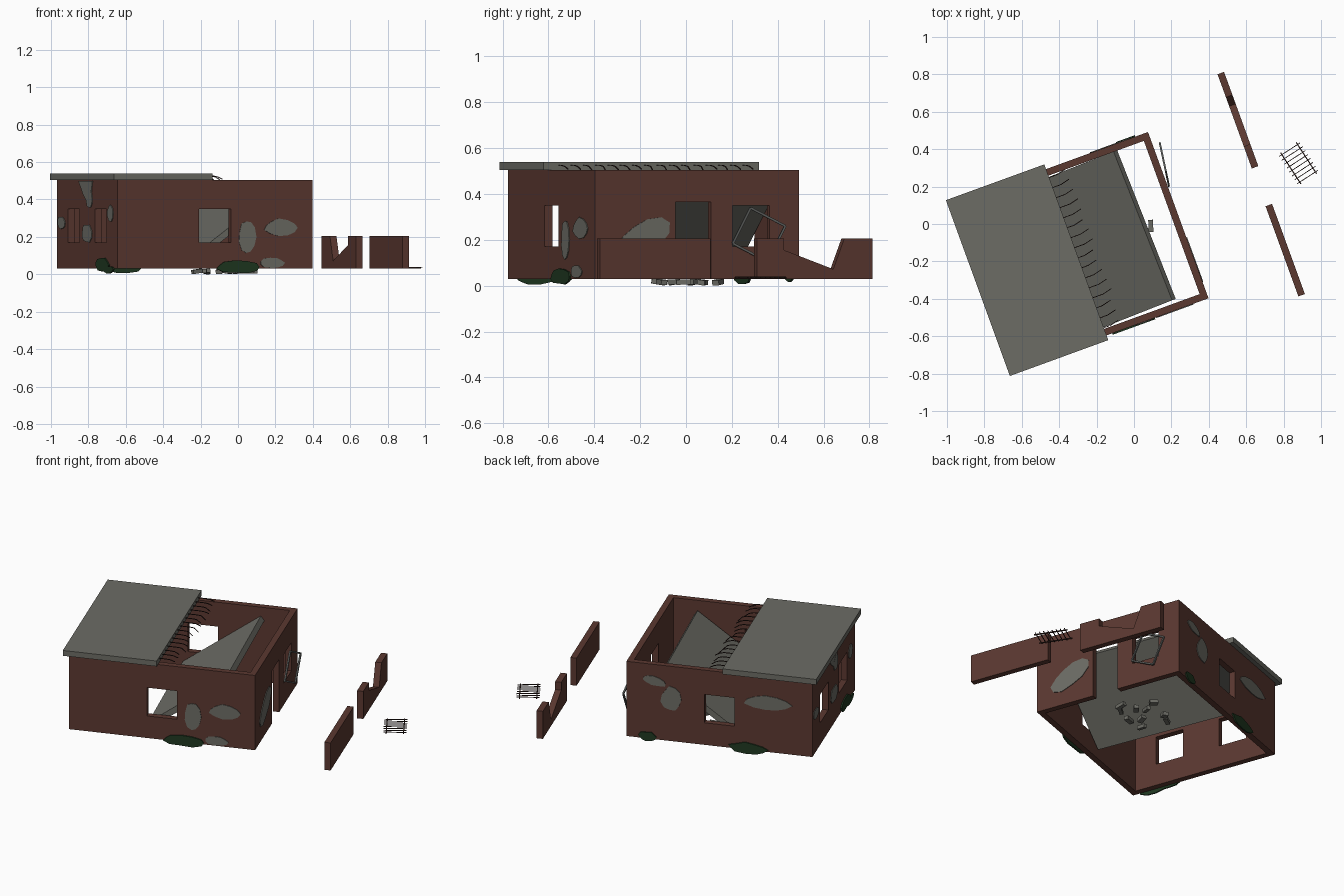
import bpy, bmesh, math, random
from mathutils import Matrix, Vector

random.seed(4)
if "Cube" in bpy.data.objects:
    bpy.data.objects.remove(bpy.data.objects["Cube"])

HU, HV, T = 0.555, 0.473, 0.037          # house half sizes, wall thickness
Z0, Z1 = 0.03, 0.505                     # wall bottom and top
SITE = Matrix.Translation((-0.285, -0.1425, 0)) @ Matrix.Rotation(math.radians(20), 4, 'Z')


def material(name, rgb):
    m = bpy.data.materials.new(name)
    m.use_nodes = True
    m.diffuse_color = (*rgb, 1)
    bsdf = m.node_tree.nodes["Principled BSDF"]
    bsdf.inputs["Base Color"].default_value = (*rgb, 1)
    bsdf.inputs["Roughness"].default_value = 0.9
    return m


BRICK = material("brick brown", (0.105, 0.04, 0.03))
CONCRETE = material("concrete grey", (0.15, 0.15, 0.13))
MOSS = material("moss green", (0.014, 0.04, 0.015))
RUST = material("dark rust", (0.03, 0.014, 0.011))
STEEL = material("steel grey", (0.1, 0.105, 0.1))


def finish(name, bm, mat, matrix=Matrix()):
    bmesh.ops.recalc_face_normals(bm, faces=bm.faces)
    bm.transform(SITE @ matrix)
    me = bpy.data.meshes.new(name)
    bm.to_mesh(me)
    bm.free()
    me.materials.append(mat)
    ob = bpy.data.objects.new(name, me)
    bpy.context.collection.objects.link(ob)
    return ob


def extrude(bm, depth):
    r = bmesh.ops.extrude_face_region(bm, geom=bm.faces[:])
    verts = [g for g in r["geom"] if isinstance(g, bmesh.types.BMVert)]
    bmesh.ops.translate(bm, verts=verts, vec=(0, depth, 0))


def outline(name, pts, depth, mat, matrix=Matrix()):
    """Flat outline in x-z, given a depth along y."""
    bm = bmesh.new()
    bm.faces.new([bm.verts.new((x, 0, z)) for x, z in pts])
    extrude(bm, depth)
    return finish(name, bm, mat, matrix)


def add_box(bm, size, matrix):
    bmesh.ops.create_cube(bm, size=1, matrix=matrix @ Matrix.Diagonal((*size, 1)))


def rod(bm, p, q, r):
    p, q = Vector(p), Vector(q)
    d = q - p
    turn = d.to_track_quat('Z', 'Y').to_matrix().to_4x4()
    add_box(bm, (r * 2, r * 2, d.length), Matrix.Translation((p + q) / 2) @ turn)


def side(angle, dist):
    """Frame whose x runs along a wall and whose -y faces outwards."""
    return Matrix.Rotation(math.radians(angle), 4, 'Z') @ Matrix.Translation((0, -dist, 0))


FRONT, RIGHT, BACK, LEFT = side(0, HV), side(90, HU), side(180, HV), side(270, HU)


def wall(name, half, holes, frame):
    """Wall panel with rectangular openings (x0, x1, z0, z1)."""
    xs = sorted({-half, half, *[v for h in holes for v in h[:2]]})
    zs = sorted({Z0, Z1, *[v for h in holes for v in h[2:]]})
    bm = bmesh.new()
    for a, b in zip(xs, xs[1:]):
        for c, d in zip(zs, zs[1:]):
            x, z = (a + b) / 2, (c + d) / 2
            if not any(h[0] < x < h[1] and h[2] < z < h[3] for h in holes):
                bm.faces.new([bm.verts.new((i, 0, k)) for i, k in ((a, c), (b, c), (b, d), (a, d))])
    bmesh.ops.remove_doubles(bm, verts=bm.verts, dist=1e-5)
    extrude(bm, T)
    finish(name, bm, BRICK, frame)


def blob(name, frame, x, z, w, h, mat, tilt=0, lift=0.004, n=11):
    """Thin ragged plate on a wall."""
    t = math.radians(tilt)
    pts = []
    for i in range(n):
        a = 2 * math.pi * i / n
        k = random.uniform(0.85, 1.08)
        px, pz = math.cos(a) * w / 2 * k, math.sin(a) * h / 2 * k
        pts.append((x + px * math.cos(t) - pz * math.sin(t),
                    max(0.004, z + px * math.sin(t) + pz * math.cos(t))))
    outline(name, pts, lift + 0.001, mat, frame @ Matrix.Translation((0, -lift, 0)))


# House walls
WIN = (0.17, 0.35)
wall("front_wall", HU - T, [(-0.09, 0.09, *WIN)], FRONT)
wall("back_wall", HU - T, [(-0.09, 0.09, *WIN)], BACK)
wall("left_end_wall", HV, [(-0.3, -0.12, *WIN), (0.12, 0.3, *WIN)], LEFT)
wall("door_end_wall", HV, [(-0.098, 0.065, Z0, 0.365), (0.165, 0.338, *WIN)], RIGHT)

# Standing half of the roof
bm = bmesh.new()
add_box(bm, (0.56, 1.0, 0.034), Matrix.Translation((-0.305, 0, 0.522)))
finish("roof_slab", bm, CONCRETE)

# Fallen half of the roof, leaning inside
bm = bmesh.new()
lean = Matrix.Rotation(math.radians(1.5), 4, 'Z') @ Matrix.Rotation(math.radians(-36.3), 4, 'Y')
add_box(bm, (0.575, 0.855, 0.035), Matrix.Translation((0.136, 0.005, 0.265)) @ lean)
finish("fallen_roof_slab", bm, CONCRETE)

# Bent reinforcing bars at the broken roof edge
bm = bmesh.new()
for i in range(16):
    y = -0.43 + i * 0.057
    reach, drop = random.uniform(0.03, 0.06), random.uniform(0.01, 0.03)
    path = [(-0.04, y, 0.525), (reach - 0.025, y, 0.525),
            (reach, y + 0.006, 0.52), (reach + 0.025, y + 0.012, 0.52 - drop)]
    for p, q in zip(path, path[1:]):
        rod(bm, p, q, 0.002)
finish("roof_rebar", bm, RUST)

# Loose window frame hanging off the end wall
bm = bmesh.new()
s = 0.087
corners = [(-s, 0, -s), (s, 0, -s), (s, 0, s), (-s, 0, s)]
for p, q in zip(corners, corners[1:] + corners[:1]):
    rod(bm, p, q, 0.005)
hang = (Matrix.Translation((0.578, 0.28, 0.222)) @ Matrix.Rotation(math.radians(82), 4, 'Z')
        @ Matrix.Rotation(math.radians(27), 4, 'Y'))
finish("hanging_window_frame", bm, STEEL, hang)

# Window grille lying on the ground
bm = bmesh.new()
for x in (-0.05, 0.05):
    rod(bm, (x, -0.1, 0), (x, 0.1, 0), 0.003)
for i in range(8):
    y = -0.088 + i * 0.025
    rod(bm, (-0.067, y, 0.003), (0.067, y, 0.003), 0.002)
ground = SITE.inverted() @ Matrix.Translation((0.88, 0.325, 0.035)) @ Matrix.Rotation(math.radians(33), 4, 'Z')
finish("fallen_grille", bm, RUST, ground)

# Yard walls, one whole and one broken
YARD, TOP = side(90, 1.047), 0.205
outline("yard_wall", [(-0.628, Z0), (-0.115, Z0), (-0.115, TOP), (-0.628, TOP)], T, BRICK, YARD)
outline("broken_yard_wall", [(0.1, Z0), (0.636, Z0), (0.636, TOP), (0.505, TOP), (0.454, 0.072),
                             (0.226, 0.155), (0.226, TOP), (0.1, TOP)], T, BRICK, YARD)

# Bare plaster patches
for frame, x, z, w, h, tilt in (
        (FRONT, 0.184, 0.2, 0.095, 0.18, 0), (FRONT, 0.375, 0.25, 0.2, 0.095, 0),
        (FRONT, 0.322, 0.062, 0.14, 0.06, 0),
        (BACK, -0.387, 0.4, 0.155, 0.06, -10), (BACK, -0.29, 0.3, 0.12, 0.15, 0),
        (BACK, 0.29, 0.34, 0.28, 0.1, 0),
        (LEFT, -0.4, 0.275, 0.12, 0.075, 0), (LEFT, 0.006, 0.22, 0.17, 0.1, 0),
        (LEFT, 0.37, 0.325, 0.09, 0.1, 0), (LEFT, 0.04, 0.405, 0.1, 0.1, 0),
        (RIGHT, -0.25, 0.21, 0.27, 0.14, 28)):
    blob("plaster_patch", frame, x, z, w, h, CONCRETE, tilt)
outline("top_plaster_patch", [(-0.13, 0.5), (-0.06, 0.43), (0.0, 0.39), (0.06, 0.4), (0.09, 0.5)],
        0.005, CONCRETE, LEFT @ Matrix.Translation((0, -0.0035, 0)))

# Moss along the foot of the walls
for frame, x, z, w, h in ((FRONT, 0.13, 0.04, 0.24, 0.07), (BACK, -0.43, 0.045, 0.11, 0.06),
                          (BACK, 0.17, 0.042, 0.23, 0.07), (LEFT, 0.25, 0.05, 0.2, 0.08),
                          (LEFT, 0.34, 0.025, 0.18, 0.04)):
    blob("wall_moss", frame, x, z, w, h, MOSS, 0, 0.008)

# Rubble under the fallen slab
inverse = SITE.inverted()
bm = bmesh.new()
for x, y in ((0.09, -0.01), (0.06, -0.05), (-0.05, -0.106), (-0.05, 0.053), (-0.03, 0.14),
             (-0.17, 0.07), (-0.22, 0.03), (-0.16, -0.12), (0.0, 0.02), (-0.1, -0.05)):
    turn = Matrix.Rotation(random.uniform(0, 3), 4, 'Z') @ Matrix.Rotation(random.uniform(-0.2, 0.2), 4, 'Y')
    add_box(bm, (random.uniform(0.04, 0.07), random.uniform(0.02, 0.035), 0.022),
            inverse @ Matrix.Translation((x, y, 0.019)) @ turn)
low = min(v.co.z for v in bm.verts)
bmesh.ops.translate(bm, verts=bm.verts, vec=(0, 0, -low))
finish("rubble", bm, CONCRETE)
